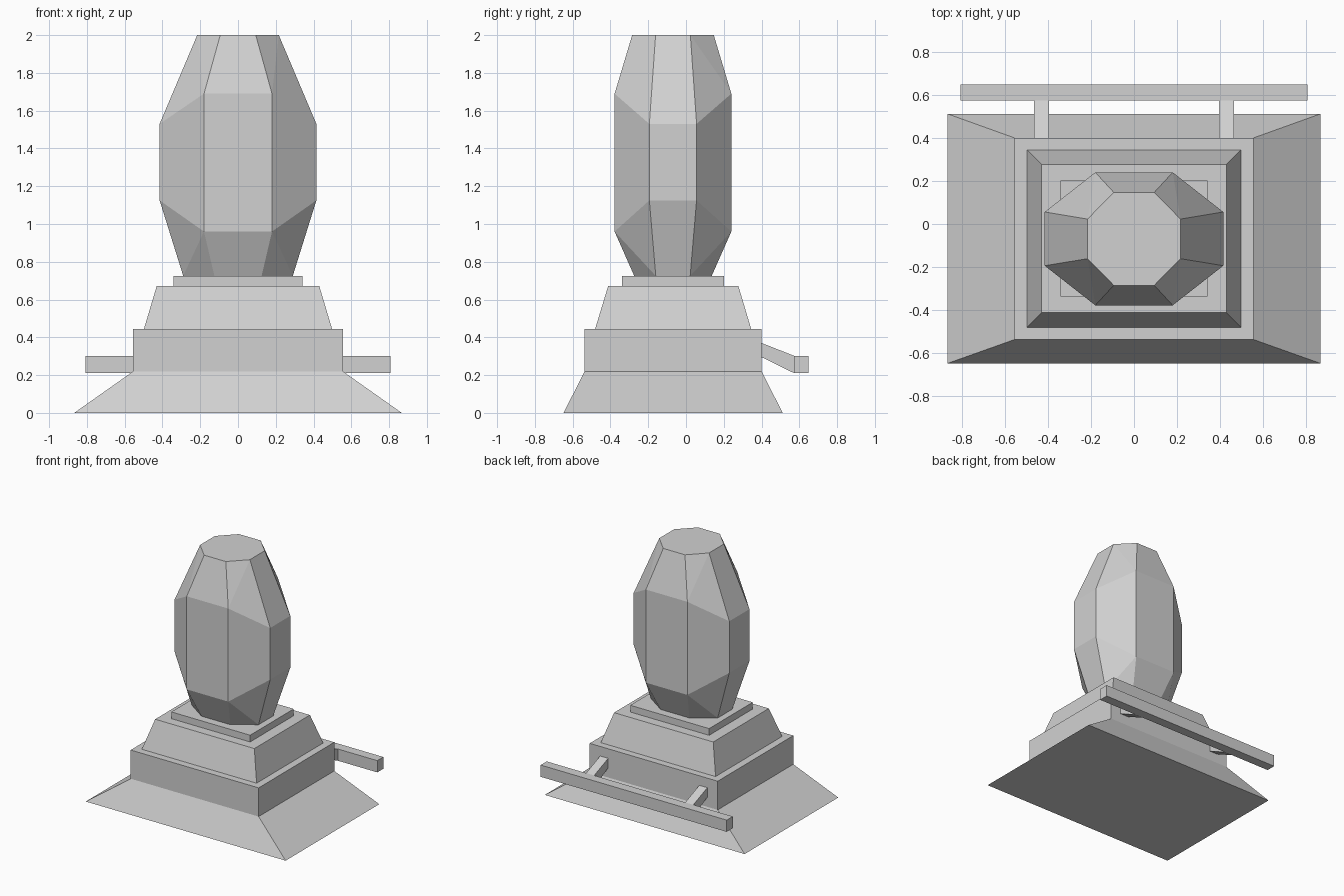
import bpy
import bmesh

cube = bpy.data.objects.get("Cube")
if cube:
    bpy.data.objects.remove(cube, do_unlink=True)

stone = bpy.data.materials.new("light_grey_stone")
stone.use_nodes = True
GREY = (0.64, 0.64, 0.64, 1)
stone.diffuse_color = GREY
stone.node_tree.nodes["Principled BSDF"].inputs["Base Color"].default_value = GREY


def finish(name, bm):
    bmesh.ops.recalc_face_normals(bm, faces=bm.faces)
    mesh = bpy.data.meshes.new(name)
    bm.to_mesh(mesh)
    bm.free()
    mesh.materials.append(stone)
    obj = bpy.data.objects.new(name, mesh)
    bpy.context.scene.collection.objects.link(obj)


def rect(half_x, y0, y1, z):
    return [(-half_x, y0, z), (half_x, y0, z), (half_x, y1, z), (-half_x, y1, z)]


def loft(name, bottom, top):
    """Closed solid between two matching outlines."""
    bm = bmesh.new()
    a = [bm.verts.new(p) for p in bottom]
    b = [bm.verts.new(p) for p in top]
    for i in range(len(a)):
        j = (i + 1) % len(a)
        bm.faces.new((a[i], a[j], b[j], b[i]))
    bm.faces.new(a[::-1])
    bm.faces.new(b)
    finish(name, bm)


# Stepped pedestal
loft("sloping_skirt", rect(0.867, -0.648, 0.512, 0), rect(0.555, -0.537, 0.4, 0.22))
loft("plinth", rect(0.555, -0.537, 0.4, 0.22), rect(0.555, -0.537, 0.4, 0.445))
loft("tapered_tier", rect(0.498, -0.481, 0.345, 0.445), rect(0.43, -0.412, 0.277, 0.672))
loft("top_plate", rect(0.342, -0.338, 0.202, 0.672), rect(0.342, -0.338, 0.202, 0.725))

# Faceted body: octagonal rings about a centre line set slightly forward
CENTRE_Y = -0.069


def ring(bm, wide, deep, front_x, side_y, front_z, side_z):
    pts = [(front_x, -deep, front_z), (wide, -side_y, side_z)]
    pts += [(x, -y, z) for x, y, z in pts[::-1]]
    pts += [(-x, -y, z) for x, y, z in pts]
    return [bm.verts.new((x, y + CENTRE_Y, z)) for x, y, z in pts]


bm = bmesh.new()
rings = [
    ring(bm, 0.29, 0.205, 0.125, 0.091, 0.725, 0.725),
    ring(bm, 0.415, 0.309, 0.18, 0.125, 0.96, 1.125),
    ring(bm, 0.415, 0.309, 0.18, 0.125, 1.69, 1.53),
    ring(bm, 0.216, 0.216, 0.094, 0.092, 2, 2),
]
for level, (low, high) in enumerate(zip(rings, rings[1:])):
    for i in range(8):
        j = (i + 1) % 8
        a, b, c, d = low[i], low[j], high[j], high[i]
        if level == 1 or i % 2:
            bm.faces.new((a, b, c, d))
        # Corner facets fold from the front or back corner to the cap's side corner
        elif (i % 4 == 0) == (level == 2):
            bm.faces.new((a, b, c))
            bm.faces.new((a, c, d))
        else:
            bm.faces.new((a, b, d))
            bm.faces.new((b, c, d))
bm.faces.new(rings[0][::-1])
bm.faces.new(rings[-1])
finish("faceted_body", bm)

# Rear rail on two sloping struts
loft("rear_rail", rect(0.807, 0.573, 0.648, 0.21), rect(0.807, 0.573, 0.648, 0.302))


def strut_end(x, y, z0, z1):
    w = 0.035
    return [(x - w, y, z0), (x + w, y, z0), (x + w, y, z1), (x - w, y, z1)]


for name, x in (("left_strut", 0.43), ("right_strut", -0.43)):
    loft(name, strut_end(x, 0.4, 0.295, 0.37), strut_end(x, 0.573, 0.21, 0.302))
